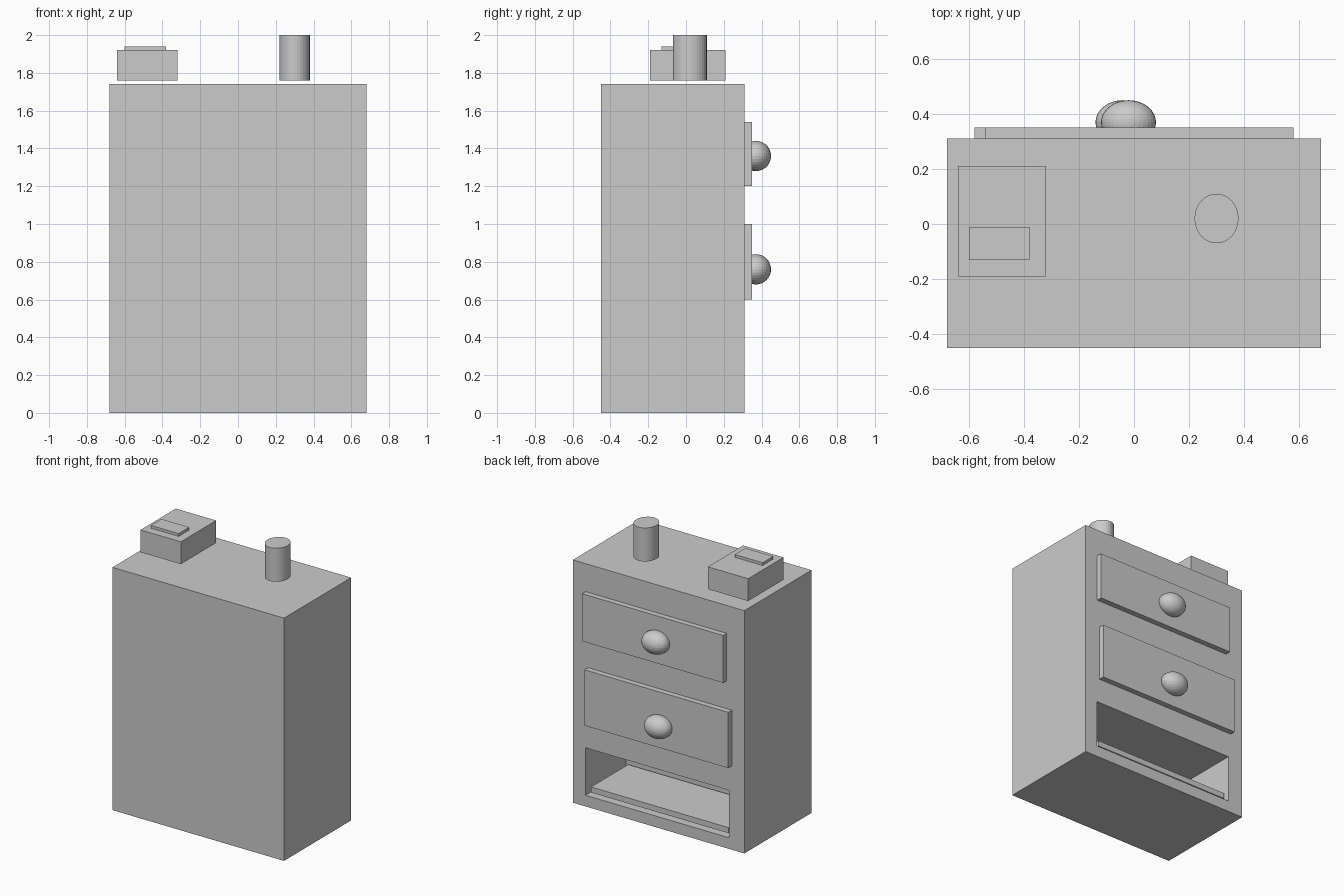
import bpy

if "Cube" in bpy.data.objects:
    bpy.data.objects.remove(bpy.data.objects["Cube"])


def box(name, x, y, z):
    """Box from (min, max) ranges along each axis."""
    centre = [(a + b) / 2 for a, b in (x, y, z)]
    bpy.ops.mesh.primitive_cube_add(size=1, location=centre)
    ob = bpy.context.object
    ob.name = name
    ob.scale = [b - a for a, b in (x, y, z)]
    bpy.ops.object.transform_apply(location=False, rotation=False, scale=True)
    return ob


def knob(name, x, z):
    """Squashed ball sunk into a drawer front."""
    bpy.ops.mesh.primitive_uv_sphere_add(segments=32, ring_count=16, radius=1, location=(x, 0.37, z))
    ob = bpy.context.object
    ob.name = name
    ob.scale = (0.10, 0.08, 0.08)
    bpy.ops.object.transform_apply(location=False, rotation=False, scale=True)
    return ob


# Cabinet body with an open compartment at the bottom of the drawer side
body = box("cabinet_body", (-0.68, 0.68), (-0.45, 0.31), (0, 1.74))
cutter = box("compartment_cutter", (-0.56, 0.58), (-0.15, 0.41), (0.08, 0.42))
cut = body.modifiers.new("compartment", 'BOOLEAN')
cut.operation = 'DIFFERENCE'
cut.solver = 'EXACT'
cut.object = cutter
bpy.context.view_layer.objects.active = body
bpy.ops.object.modifier_apply(modifier=cut.name)
bpy.data.objects.remove(cutter)

# Loose slab lying inside the compartment
box("compartment_slab", (-0.54, 0.55), (-0.13, 0.29), (0.10, 0.14))

# Drawer fronts with their knobs: x range, z range, knob x, knob z
for label, xr, zr, kx, kz in (
    ("upper", (-0.54, 0.58), (1.20, 1.54), -0.02, 1.36),
    ("lower", (-0.58, 0.56), (0.60, 1.00), -0.04, 0.76),
):
    box(label + "_drawer_front", xr, (0.31, 0.35), zr)
    knob(label + "_drawer_knob", kx, kz)

# Small case with a raised plate, standing just above the top
box("top_case", (-0.64, -0.32), (-0.19, 0.21), (1.76, 1.92))
box("top_case_plate", (-0.60, -0.38), (-0.13, -0.01), (1.92, 1.94))

# Oval canister
bpy.ops.mesh.primitive_cylinder_add(vertices=32, radius=1, depth=0.24, location=(0.30, 0.02, 1.88))
canister = bpy.context.object
canister.name = "canister"
canister.scale = (0.08, 0.09, 1)
bpy.ops.object.transform_apply(location=False, rotation=False, scale=True)
